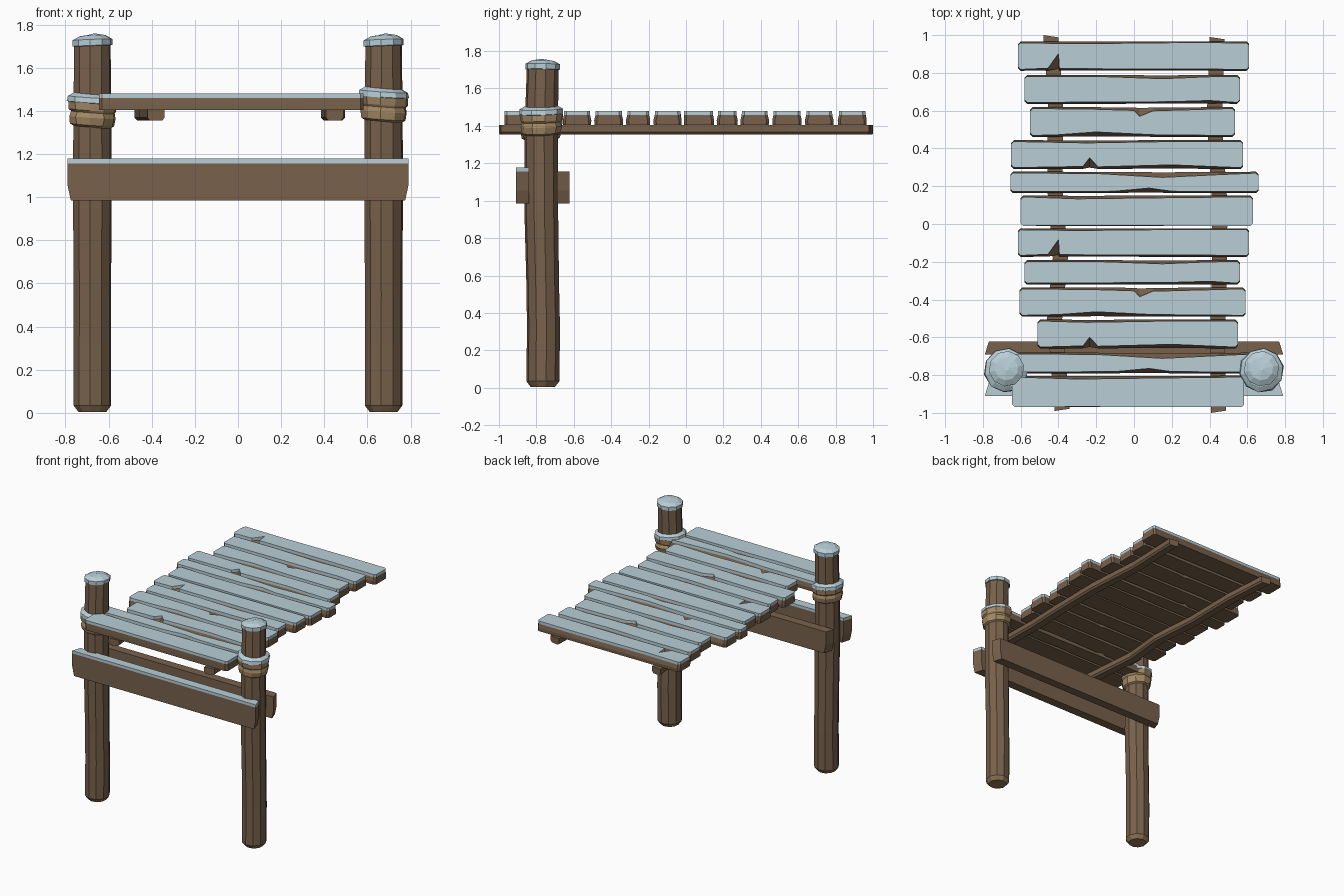
import bpy, bmesh, math, random

if "Cube" in bpy.data.objects:
    bpy.data.objects.remove(bpy.data.objects["Cube"])
random.seed(4)


def material(name, r, g, b):
    lin = [((c / 255 + 0.055) / 1.055) ** 2.4 for c in (r, g, b)]
    m = bpy.data.materials.new(name)
    m.diffuse_color = (*lin, 1)
    m.use_nodes = True
    m.node_tree.nodes["Principled BSDF"].inputs["Base Color"].default_value = m.diffuse_color
    return m


WOOD, SNOW, ROPE, ENDS = range(4)
MATS = [material("weathered wood", 120, 97, 75), material("snow", 184, 206, 214),
        material("rope", 164, 137, 100), material("cut wood", 148, 120, 88)]


def loft(name, rings, bands, start, end):
    """Skin rings of equal point count, one material per band, capped at both ends."""
    bm = bmesh.new()
    vs = [[bm.verts.new(p) for p in ring] for ring in rings]
    n = len(rings[0])
    for k, mat in enumerate(bands):
        for i in range(n):
            j = (i + 1) % n
            f = bm.faces.new((vs[k][i], vs[k][j], vs[k + 1][j], vs[k + 1][i]))
            f.material_index = mat
    bm.faces.new(vs[0][::-1]).material_index = start
    bm.faces.new(vs[-1]).material_index = end
    bmesh.ops.recalc_face_normals(bm, faces=bm.faces)
    me = bpy.data.meshes.new(name)
    bm.to_mesh(me)
    bm.free()
    for m in MATS:
        me.materials.append(m)
    ob = bpy.data.objects.new(name, me)
    bpy.context.collection.objects.link(ob)
    return ob


def circle(x, y, z, r, tilt=0.0, jitter=0.0, n=10):
    pts = []
    for i in range(n):
        a = math.tau * (i + 0.3) / n
        rr = r + random.uniform(-jitter, jitter)
        pts.append((x + rr * math.cos(a), y + rr * math.sin(a), z + tilt * math.cos(a + 0.4)))
    return pts


# posts: slightly crooked logs with a snow cap
for side, label in ((-1, "left"), (1, "right")):
    x = 0.675 * side
    spec = [(0.005, -0.765, 0.066), (0.035, -0.765, 0.089), (0.32, -0.762, 0.089),
            (0.55, -0.766, 0.088), (0.95, -0.774, 0.091), (1.35, -0.775, 0.09),
            (1.70, -0.766, 0.086), (1.702, -0.766, 0.094), (1.73, -0.766, 0.094),
            (1.748, -0.766, 0.062), (1.755, -0.766, 0.01)]
    rings = [circle(x, y, z, r, 0.004 if z > 1.69 else 0) for z, y, r in spec]
    loft(label + "_post", rings, [ENDS] + [WOOD] * 5 + [SNOW] * 4, ENDS, SNOW)

    # rope wrap: two coils with snow on top
    z0 = 1.325 if side < 0 else 1.352
    coil = [(0, 0.088), (0.01, 0.104), (0.045, 0.111), (0.068, 0.103), (0.078, 0.112),
            (0.112, 0.115), (0.114, 0.119), (0.138, 0.115), (0.154, 0.088)]
    rings = [circle(x, -0.775, z0 + h, r, -0.008, 0.003) for h, r in coil]
    loft(label + "_rope", rings, [ROPE] * 5 + [SNOW] * 3, ROPE, SNOW)


# cross beams: ends narrow at the bottom and toward the inner face
def beam(name, ya, yb, levels, bands, top):
    rings = []
    for z, cut in levels:
        xa, xb = 0.79 - cut, 0.768 - cut
        rings.append([(-xa, ya, z), (xa, ya, z), (xb, yb, z), (-xb, yb, z)])
    loft(name, rings, bands, WOOD, top)


beam("front_beam", -0.91, -0.84, [(0.985, 0.015), (1.055, 0), (1.157, 0), (1.178, 0)],
     [WOOD, WOOD, SNOW], SNOW)
beam("back_beam", -0.69, -0.622, [(0.985, 0.015), (1.055, 0), (1.155, 0)], [WOOD, WOOD], WOOD)

# rails under the deck: bent bars with chamfered lower edges
RAILS = {"left_rail": [(1, -0.44), (0.63, -0.415), (0.2, -0.42), (-0.18, -0.39),
                       (-0.5, -0.42), (-0.99, -0.38)],
         "right_rail": [(0.99, 0.44), (0.55, 0.425), (0.1, 0.455), (-0.35, 0.45),
                        (-0.6, 0.44), (-1, 0.448)]}
for name, path in RAILS.items():
    rings = []
    for k, (y, x) in enumerate(path):
        skew = 0.012 if k == 0 else (-0.012 if k == len(path) - 1 else 0)
        section = [(-0.04, 1.406), (0.04, 1.406), (0.04, 1.368), (0.028, 1.355),
                   (-0.028, 1.355), (-0.04, 1.368)]
        rings.append([(x + dx, y - skew * (dx + 0.04) / 0.08, z) for dx, z in section])
    loft(name, rings, [WOOD] * (len(path) - 1), WOOD, WOOD)

# six plank shapes used twice: (front edge, back edge) as (x, inset) with worn dips and notches
SHAPES = [
    ([(-0.455, 0.014), (-0.40, 0.088), (-0.395, 0.012), (0.3, 0.01)], [(-0.3, 0.012), (0.3, 0.006)]),
    ([(-0.2, 0.01), (0.2, 0.012), (0.4, 0.018)], [(-0.2, 0.008), (0.15, 0.02), (0.4, 0.01)]),
    ([(-0.4, 0.012), (-0.2, 0.026), (0.1, 0.012)], [(-0.2, 0.012), (0.0, 0.018), (0.03, 0.048), (0.1, 0.02)]),
    ([(-0.27, 0.014), (-0.235, 0.058), (-0.19, 0.012), (0.2, 0.022)], [(-0.25, 0.015), (0.2, 0.008)]),
    ([(-0.1, 0.01), (0.08, 0.026), (0.2, 0.01)], [(-0.2, 0.01), (0.15, 0.03), (0.45, 0.016)]),
    ([(-0.3, 0.003), (0.3, 0.0)], [(-0.3, 0.018), (0.2, 0.012)]),
]
# planks from back to front: y min, y max, x min, x max
PLANKS = [(0.81, 0.967, -0.615, 0.61), (0.635, 0.79, -0.58, 0.56), (0.46, 0.62, -0.55, 0.535),
          (0.29, 0.445, -0.65, 0.578), (0.163, 0.278, -0.655, 0.66), (-0.01, 0.152, -0.6, 0.63),
          (-0.175, -0.022, -0.615, 0.61), (-0.322, -0.19, -0.58, 0.56),
          (-0.492, -0.335, -0.605, 0.59), (-0.66, -0.505, -0.51, 0.55),
          (-0.792, -0.68, -0.64, 0.64), (-0.97, -0.802, -0.645, 0.582)]


def outline(plank, shape, z, wear):
    """Plank plan at height z; wear scales the edge insets and notches."""
    ya, yb, xa, xb = plank
    front, back = shape
    a, b = 0.008 * wear, 0.008 * wear
    if front[0][1] < 0.005:
        a = 0
    c = 0.014
    pts = [(xa, ya + a + c), (xa + c, ya + a)]
    pts += [(x, ya + d * wear) for x, d in front]
    pts += [(xb - c, ya + a), (xb, ya + a + c), (xb, yb - b - c), (xb - c, yb - b)]
    pts += [(x, yb - d * wear) for x, d in reversed(back)]
    pts += [(xa + c, yb - b), (xa, yb - b - c)]
    return [(x, y, z) for x, y in pts]


for i, plank in enumerate(PLANKS):
    shape = SHAPES[i % 6]
    rings = [outline(plank, shape, z, w) for z, w in
             ((1.404, 0.35), (1.43, 0.15), (1.459, 1), (1.48, 1.05))]
    loft("deck_plank_%02d" % (i + 1), rings, [WOOD, WOOD, SNOW], WOOD, SNOW)
